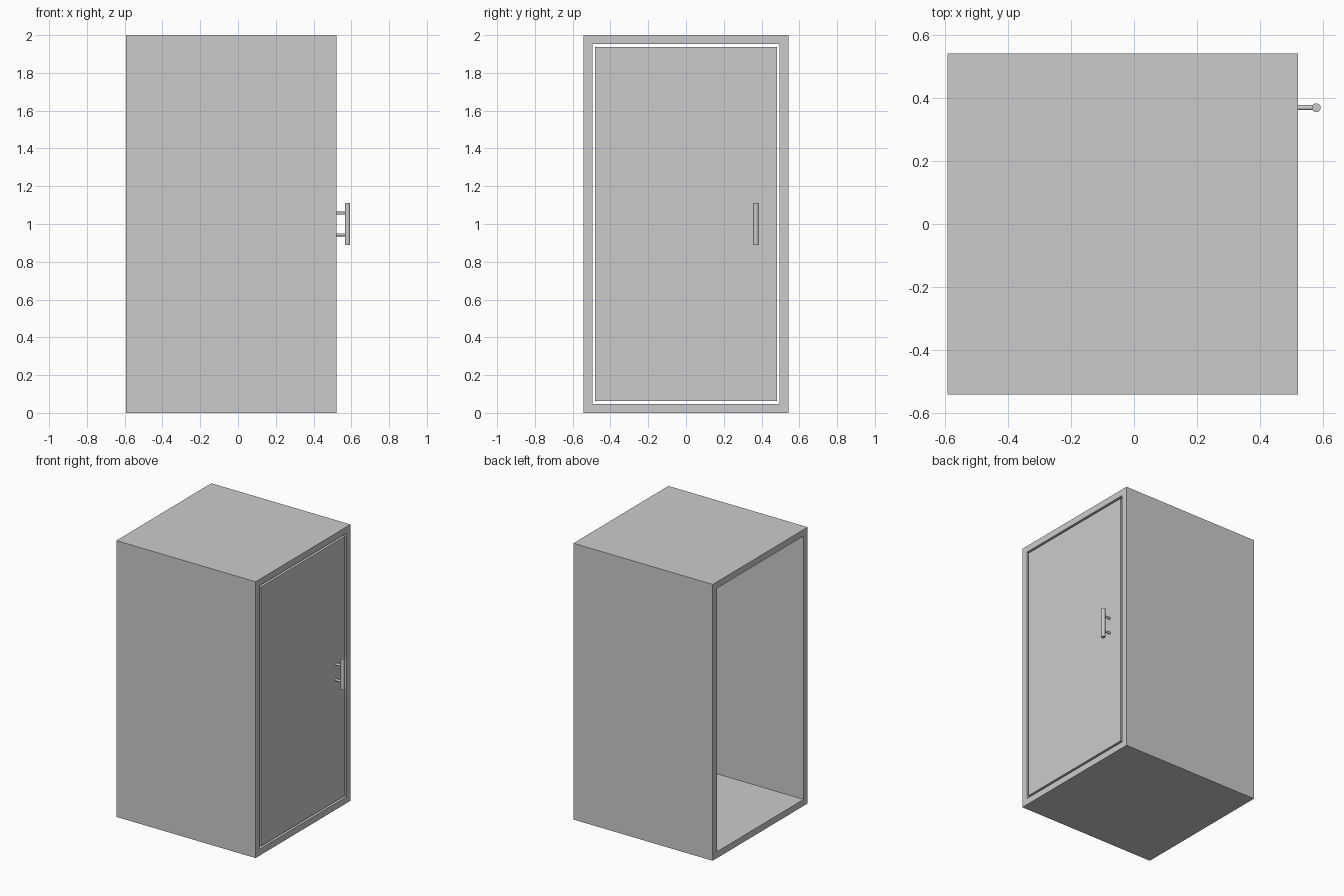
import bpy
from mathutils import Vector

cube = bpy.data.objects.get("Cube")
if cube:
    bpy.data.objects.remove(cube, do_unlink=True)

grey = bpy.data.materials.new("light_grey")
grey.use_nodes = True
grey.diffuse_color = (0.6, 0.6, 0.6, 1)
grey.node_tree.nodes["Principled BSDF"].inputs["Base Color"].default_value = grey.diffuse_color

BACK, FRONT = -0.594, 0.521      # open end and door end
HALF, HEIGHT, WALL = 0.543, 2.0, 0.047
GAP, DOOR_DEPTH = 0.015, 0.045
HANDLE_X, HANDLE_Y = 0.58, 0.37


def mesh_object(name, verts, faces):
    mesh = bpy.data.meshes.new(name)
    mesh.from_pydata(verts, [], faces)
    mesh.materials.append(grey)
    obj = bpy.data.objects.new(name, mesh)
    bpy.context.collection.objects.link(obj)
    return obj


def loop(x, inset):
    """Rectangle across the cabinet, inset from its outer edge."""
    y, low, high = HALF - inset, inset, HEIGHT - inset
    return [(x, -y, low), (x, y, low), (x, y, high), (x, -y, high)]


def rod(name, start, end, radius):
    start, end = Vector(start), Vector(end)
    axis = end - start
    bpy.ops.mesh.primitive_cylinder_add(
        vertices=32, radius=radius, depth=axis.length, location=(start + end) / 2,
        rotation=axis.to_track_quat('Z', 'Y').to_euler())
    obj = bpy.context.object
    obj.name = name
    obj.data.materials.append(grey)
    bpy.ops.object.shade_smooth_by_angle()


# Cabinet: a rectangular tube, open at the end opposite the door
rings = [loop(FRONT, 0), loop(FRONT, WALL), loop(BACK, WALL), loop(BACK, 0)]
faces = []
for r in range(4):
    a, b = 4 * r, 4 * ((r + 1) % 4)
    for i in range(4):
        j = (i + 1) % 4
        faces.append((a + i, a + j, b + j, b + i))
mesh_object("cabinet_shell", sum(rings, []), faces)

# Door: flush panel with a narrow gap all round
inset = WALL + GAP
sides = [(i, (i + 1) % 4, (i + 1) % 4 + 4, i + 4) for i in range(4)]
mesh_object("door", loop(FRONT - DOOR_DEPTH, inset) + loop(FRONT, inset),
            [(3, 2, 1, 0), (4, 5, 6, 7)] + sides)

# Handle: upright bar on two posts
rod("handle_bar", (HANDLE_X, HANDLE_Y, 0.89), (HANDLE_X, HANDLE_Y, 1.11), 0.014)
for name, z in (("lower", 0.943), ("upper", 1.057)):
    rod(f"handle_post_{name}", (FRONT - 0.002, HANDLE_Y, z), (HANDLE_X, HANDLE_Y, z), 0.008)
